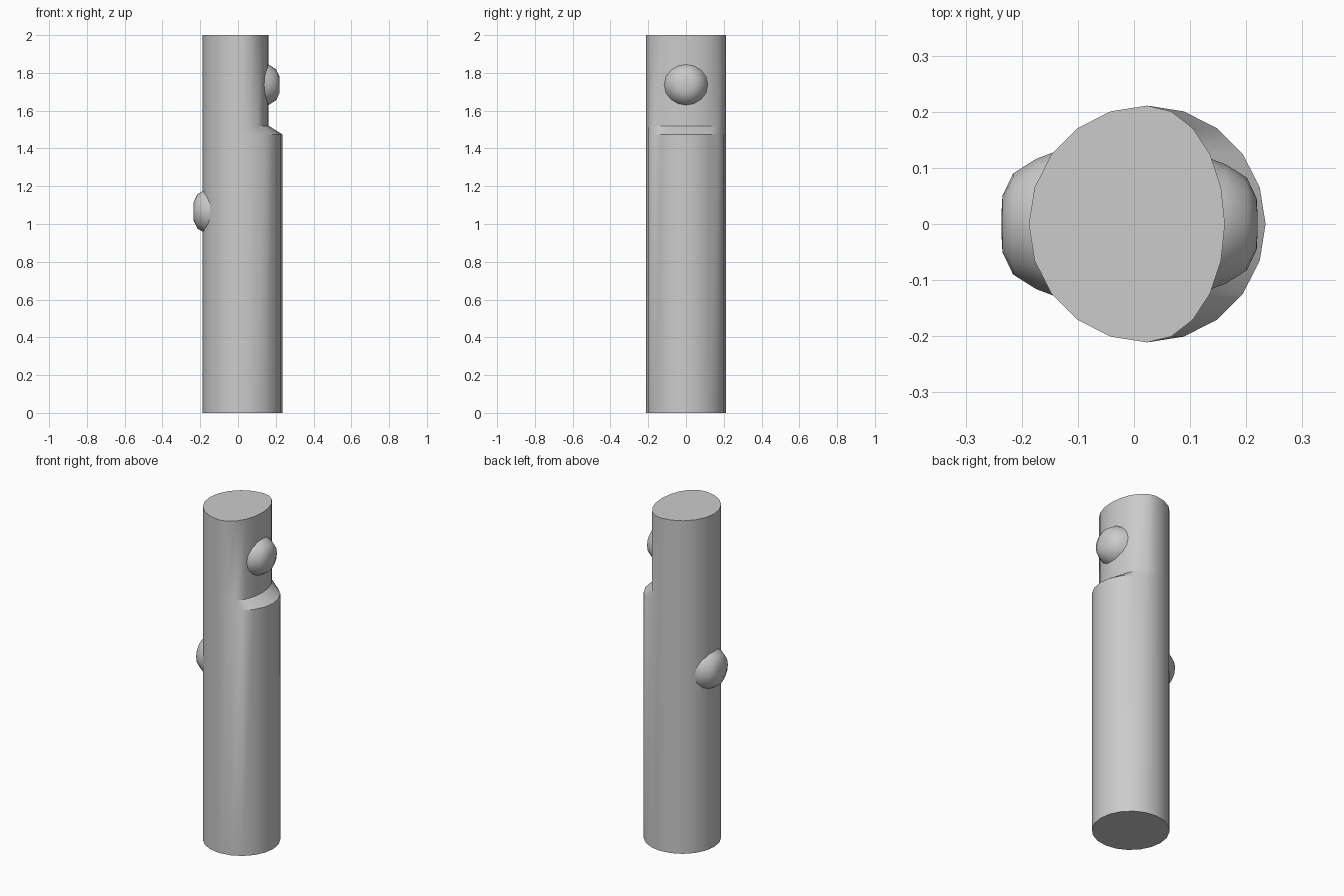
import bpy, bmesh, math

if "Cube" in bpy.data.objects:
    bpy.data.objects.remove(bpy.data.objects["Cube"])

SIDES = 20
RADIUS = 0.211
CENTRE_X = 0.0235


def finish(name, bm, angle):
    bmesh.ops.recalc_face_normals(bm, faces=bm.faces)
    mesh = bpy.data.meshes.new(name)
    bm.to_mesh(mesh)
    bm.free()
    obj = bpy.data.objects.new(name, mesh)
    bpy.context.collection.objects.link(obj)
    bpy.ops.object.select_all(action='DESELECT')
    obj.select_set(True)
    bpy.context.view_layer.objects.active = obj
    bpy.ops.object.shade_smooth_by_angle(angle=math.radians(angle))
    return obj


def skin(bm, rings):
    n = len(rings[0])
    for a, b in zip(rings, rings[1:]):
        for i in range(n):
            j = (i + 1) % n
            bm.faces.new((a[i], a[j], b[j], b[i]))
    bm.faces.new(rings[0])
    bm.faces.new(rings[-1])


# Post: round below, right half narrowed above the sloping step
def make_post():
    bm = bmesh.new()
    rings = []
    for z, squash in ((0, 1), (1.475, 1), (1.52, 0.656), (2, 0.656)):
        ring = []
        for i in range(SIDES):
            a = math.tau * i / SIDES
            x = RADIUS * math.cos(a)
            if x > 1e-6:
                x *= squash
            ring.append(bm.verts.new((CENTRE_X + x, RADIUS * math.sin(a), z)))
        rings.append(ring)
    skin(bm, rings)
    # weld the coincident seam points on the unchanged left half only by merging doubles
    bmesh.ops.remove_doubles(bm, verts=bm.verts, dist=1e-5)
    return finish("post", bm, 30)


# Button: flattened dome turned around the x axis, (depth from tip, radius)
DOME = ((0, 0.012), (0.002, 0.05), (0.021, 0.09), (0.062, 0.116), (0.11, 0.134))


def make_button(name, tip_x, z, direction, scale):
    bm = bmesh.new()
    rings = []
    for depth, radius in DOME:
        rings.append([bm.verts.new((tip_x - direction * depth * scale,
                                    radius * scale * math.cos(math.tau * i / 16),
                                    z + radius * scale * math.sin(math.tau * i / 16)))
                      for i in range(16)])
    skin(bm, rings)
    return finish(name, bm, 50)


make_post()
make_button("upper_button", 0.2205, 1.737, 1, 0.915)
make_button("lower_button", -0.2365, 1.067, -1, 1.0)
